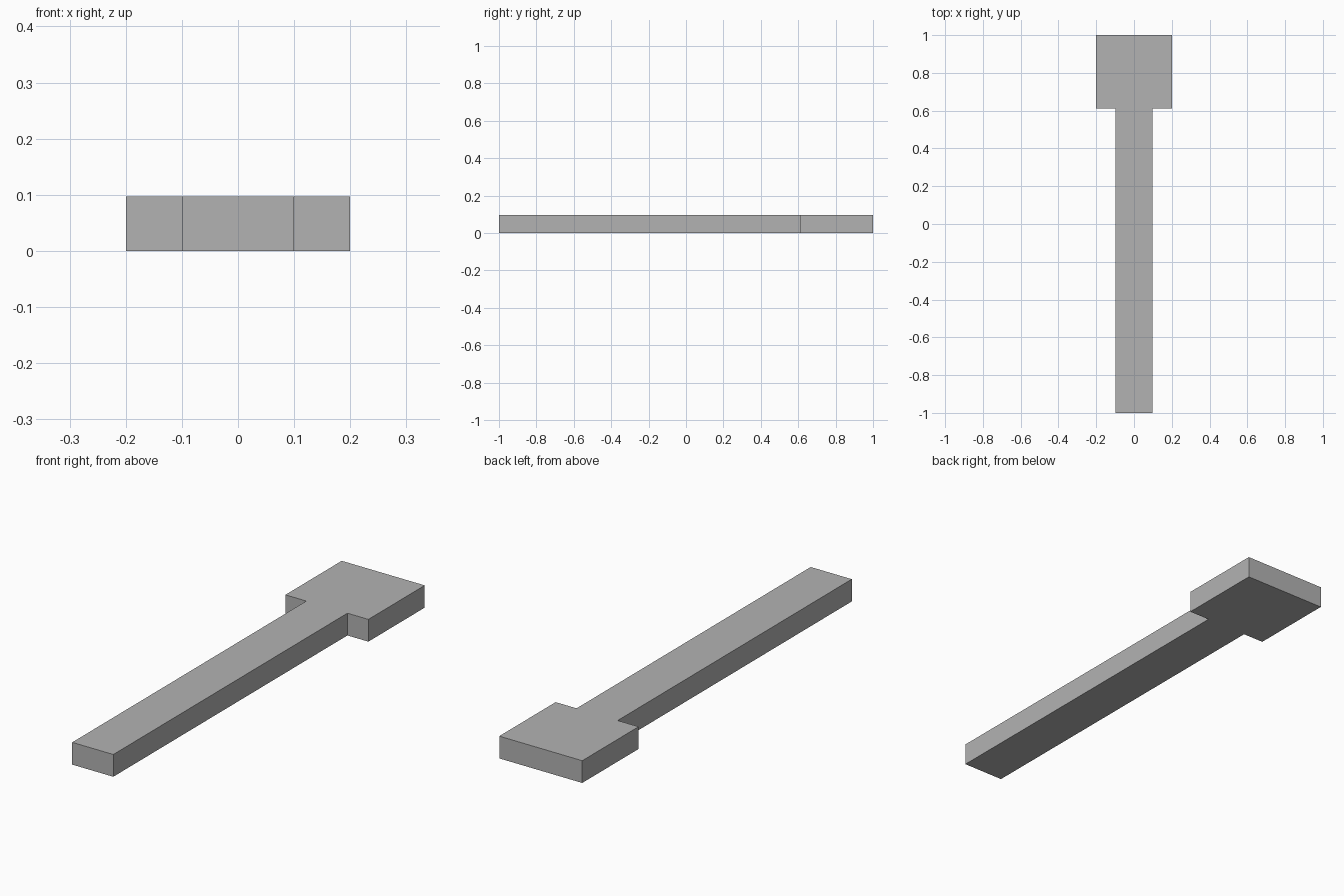
import bpy
import bmesh

cube = bpy.data.objects.get("Cube")
if cube:
    bpy.data.objects.remove(cube, do_unlink=True)

HEIGHT = 0.097
HEAD_HALF, SHAFT_HALF = 0.2, 0.099
SHOULDER_Y = 0.612

# Plain grey material
grey = bpy.data.materials.new("plain_grey")
grey.use_nodes = True
colour = (0.45, 0.45, 0.45, 1)
grey.diffuse_color = colour
for node in grey.node_tree.nodes:
    if node.type == 'BSDF_PRINCIPLED':
        node.inputs["Base Color"].default_value = colour

# T-shaped outline: right half, then its mirror image
half = [(SHAFT_HALF, -1), (SHAFT_HALF, SHOULDER_Y),
        (HEAD_HALF, SHOULDER_Y), (HEAD_HALF, 1)]
outline = half + [(-x, y) for x, y in reversed(half)]

# Flat bar with a wider head, extruded upwards
bm = bmesh.new()
base = bm.faces.new([bm.verts.new((x, y, 0)) for x, y in outline])
top = bmesh.ops.extrude_face_region(bm, geom=[base], use_keep_orig=True)
top_verts = [v for v in top["geom"] if isinstance(v, bmesh.types.BMVert)]
bmesh.ops.translate(bm, verts=top_verts, vec=(0, 0, HEIGHT))
bmesh.ops.recalc_face_normals(bm, faces=bm.faces)

mesh = bpy.data.meshes.new("wide_headed_bar")
bm.to_mesh(mesh)
bm.free()
mesh.materials.append(grey)
bar = bpy.data.objects.new("wide_headed_bar", mesh)
bpy.context.collection.objects.link(bar)
